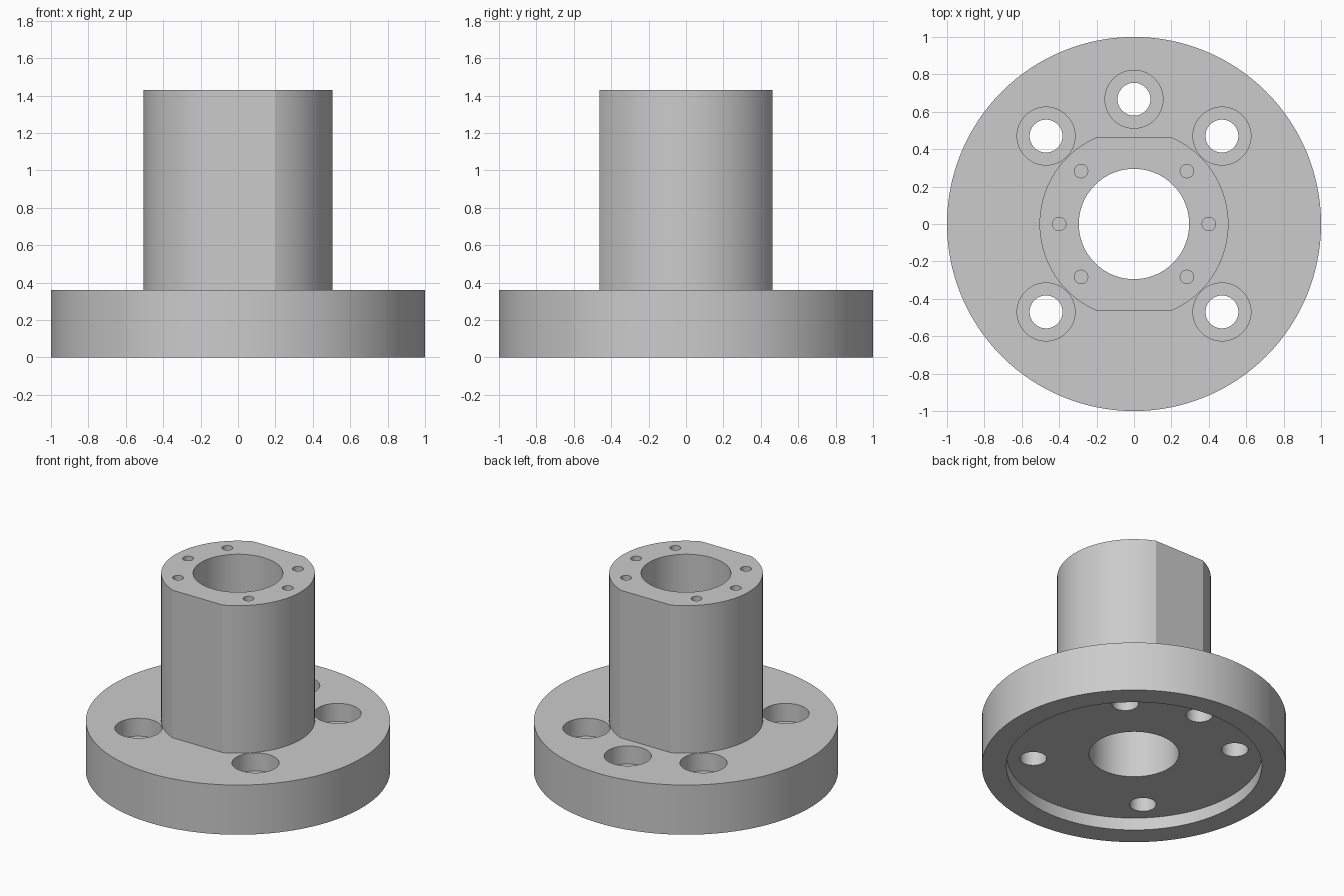
import bpy
import bmesh
from math import asin, cos, pi, radians, sin

FLANGE_TOP, HUB_TOP = 0.36, 1.43
HUB_RADIUS, HUB_FLAT = 0.505, 0.463
BORE_RADIUS = 0.295
RECESS_DEPTH, COUNTERBORE_DEPTH, TAPPED_DEPTH = 0.09, 0.13, 0.25

default_cube = bpy.data.objects.get("Cube")
if default_cube:
    bpy.data.objects.remove(default_cube, do_unlink=True)

steel = bpy.data.materials.new("grey_steel")
steel.use_nodes = True
grey = (0.6, 0.6, 0.6, 1)
steel.diffuse_color = grey
steel.node_tree.nodes["Principled BSDF"].inputs["Base Color"].default_value = grey


def circle(radius, x=0, y=0, sides=96):
    return [(x + radius * cos(2 * pi * i / sides), y + radius * sin(2 * pi * i / sides))
            for i in range(sides)]


def prism(name, outline, bottom, top):
    """Extrude a closed outline from bottom to top."""
    bm = bmesh.new()
    base = bm.faces.new([bm.verts.new((x, y, bottom)) for x, y in outline])
    result = bmesh.ops.extrude_face_region(bm, geom=[base], use_keep_orig=True)
    moved = [v for v in result["geom"] if isinstance(v, bmesh.types.BMVert)]
    bmesh.ops.translate(bm, vec=(0, 0, top - bottom), verts=moved)
    bmesh.ops.recalc_face_normals(bm, faces=bm.faces)
    mesh = bpy.data.meshes.new(name)
    bm.to_mesh(mesh)
    bm.free()
    mesh.materials.append(steel)
    obj = bpy.data.objects.new(name, mesh)
    bpy.context.collection.objects.link(obj)
    return obj


def combine(body, tool, operation="DIFFERENCE"):
    """Apply a boolean and discard the tool."""
    bpy.context.view_layer.objects.active = body
    mod = body.modifiers.new("boolean", "BOOLEAN")
    mod.operation, mod.solver, mod.object = operation, "EXACT", tool
    bpy.ops.object.modifier_apply(modifier=mod.name)
    bpy.data.objects.remove(tool, do_unlink=True)


# Round flange
body = prism("flanged_hub", circle(1, sides=128), 0, FLANGE_TOP)

# Hub with a flat at the front and the back
half = asin(HUB_FLAT / HUB_RADIUS)
steps = 36
arc = [-half + 2 * half * i / steps for i in range(steps + 1)]
hub_outline = [(HUB_RADIUS * cos(a + turn), HUB_RADIUS * sin(a + turn))
               for turn in (0, pi) for a in arc]
combine(body, prism("hub", hub_outline, FLANGE_TOP / 2, HUB_TOP), "UNION")

# Underside recess and central bore
combine(body, prism("recess_cutter", circle(0.84, sides=128), -0.1, RECESS_DEPTH))
combine(body, prism("bore_cutter", circle(BORE_RADIUS), -0.1, HUB_TOP + 0.1))

# Counterbored bolt holes
for x, y in [(0, 0.667), (0.47, 0.47), (-0.47, 0.47), (0.47, -0.47), (-0.47, -0.47)]:
    combine(body, prism("bolt_cutter", circle(0.088, x, y, 48), -0.1, FLANGE_TOP + 0.1))
    combine(body, prism("counterbore_cutter", circle(0.155, x, y, 64),
                        FLANGE_TOP - COUNTERBORE_DEPTH, FLANGE_TOP + 0.1))

# Small blind holes in the end of the hub
for degrees in (0, 45, 135, 180, 225, 315):
    x, y = 0.4 * cos(radians(degrees)), 0.4 * sin(radians(degrees))
    combine(body, prism("blind_hole_cutter", circle(0.036, x, y, 32),
                        HUB_TOP - TAPPED_DEPTH, HUB_TOP + 0.1))

# Smooth round walls, crisp edges at the rims and flats
bpy.ops.object.select_all(action="DESELECT")
body.select_set(True)
bpy.context.view_layer.objects.active = body
bpy.ops.object.shade_smooth_by_angle(angle=radians(18))
